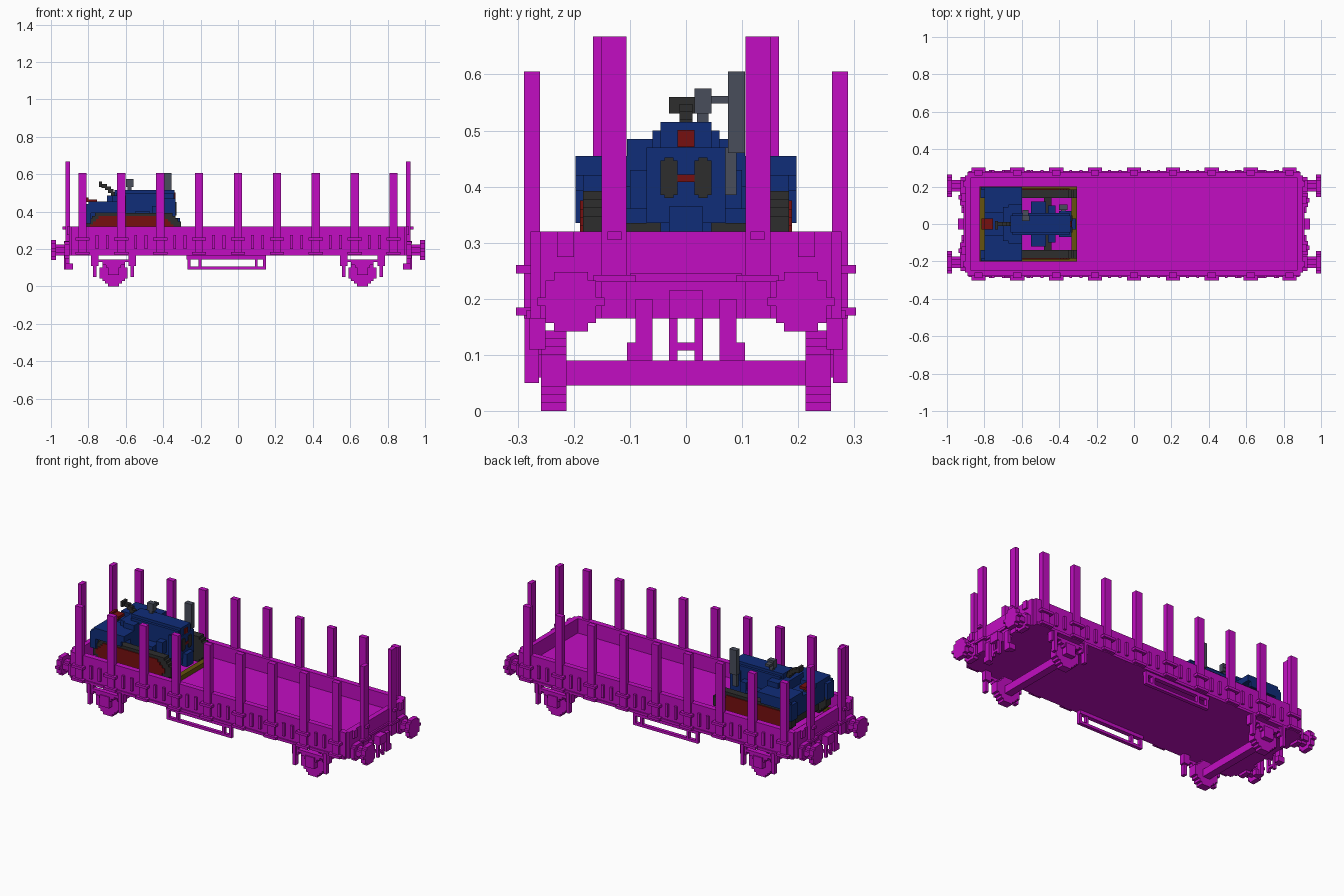
import bpy
import bmesh
from math import sqrt
from mathutils import Matrix, Vector

if "Cube" in bpy.data.objects:
    bpy.data.objects.remove(bpy.data.objects["Cube"])

STEP = .015  # block size of the stepped shapes


def material(name, colour):
    mat = bpy.data.materials.new(name)
    mat.use_nodes = True
    mat.diffuse_color = (*colour, 1)
    mat.node_tree.nodes["Principled BSDF"].inputs["Base Color"].default_value = (*colour, 1)
    return mat


MAGENTA = material("magenta", (.54, .004, .54))
BLUE = material("deep blue", (.005, .026, .19))
DARK = material("charcoal", (.027, .027, .027))
GREY = material("slate grey", (.065, .075, .105))
RED = material("dark red", (.18, .005, .005))
WOOD = material("olive wood", (.13, .085, .004))


def box(x, y, z):
    return (x, y, z)


def disc(axis, centre, radius, span):
    """Stepped disc made of rows of blocks, facing along x or y."""
    rows = []
    count = round(2 * radius / STEP)
    for i in range(count):
        low = centre[1] - radius + i * 2 * radius / count
        high = low + 2 * radius / count
        offset = (low + high) / 2 - centre[1]
        half = max(1, round(sqrt(radius ** 2 - offset ** 2) / STEP)) * STEP
        across = (centre[0] - half, centre[0] + half)
        rows.append(box(span, across, (low, high)) if axis == "x" else box(across, span, (low, high)))
    return rows


def part(name, mat, boxes, mirror=""):
    """One object from boxes, optionally mirrored over the centre planes."""
    boxes = list(boxes)
    if "x" in mirror:
        boxes += [box((-x[1], -x[0]), y, z) for x, y, z in boxes]
    if "y" in mirror:
        boxes += [box(x, (-y[1], -y[0]), z) for x, y, z in boxes]
    bm = bmesh.new()
    for spans in boxes:
        centre = Vector([(a + b) / 2 for a, b in spans])
        size = [b - a for a, b in spans]
        bmesh.ops.create_cube(bm, size=1, matrix=Matrix.Translation(centre) @ Matrix.Diagonal((*size, 1)))
    mesh = bpy.data.meshes.new(name)
    bm.to_mesh(mesh)
    bm.free()
    mesh.materials.append(mat)
    obj = bpy.data.objects.new(name, mesh)
    bpy.context.collection.objects.link(obj)
    return obj


# Wagon body: floor and low walls
part("wagon_floor", MAGENTA, [box(x=(-.89, .89), y=(-.27, .27), z=(.165, .235))])
part("side_walls", MAGENTA, [
    box(x=(-.89, .89), y=(.245, .277), z=(.165, .32)),
    box(x=(-.885, .885), y=(.27, .284), z=(.165, .18)),
], "y")
part("end_walls", MAGENTA, [
    box(x=(.873, .903), y=(-.26, .26), z=(.165, .32)),
    box(x=(.9, .912), y=(-.1, .1), z=(.23, .245)),
    box(x=(.9, .915), y=(.2, .23), z=(.275, .32)),
], "xy")

# Tall stakes along the sides, with their brackets
stakes, brackets, clips = [], [], []
for i in range(-4, 5):
    x = i * .208
    stakes.append(box((x - .022, x + .022), (.26, .289), (.165, .605)))
    for low in (.17, .245):
        brackets.append(box((x - .038, x + .038), (.27, .303), (low, low + STEP)))
    if i < 4:
        for shift in (.07, .125):
            clips.append(box((x + shift, x + shift + STEP), (.27, .289), (.2, .275)))
part("side_stakes", MAGENTA, stakes, "y")
part("stake_brackets", MAGENTA, brackets, "y")
part("wall_clips", MAGENTA, clips, "y")

# Stakes and fittings at the ends
part("end_stakes", MAGENTA, [
    box(x=(.897, .922), y=(.106, .151), z=(.165, .668)),
    box(x=(-.922, -.897), y=(.121, .166), z=(.165, .668)),
    box(x=(.9, .937), y=(.115, .14), z=(.305, .32)),
    box(x=(-.937, -.9), y=(.13, .155), z=(.305, .32)),
    box(x=(.9, .93), y=(.09, .165), z=(.23, .243)),
    box(x=(-.93, -.9), y=(.1, .18), z=(.23, .243)),
], "y")
part("buffers", MAGENTA,
     disc("x", (.205, .195), .053, (.973, 1))
     + disc("x", (.205, .195), .03, (.92, .975))
     + disc("x", (.205, .195), .045, (.9, .928)), "xy")
part("coupling", MAGENTA, [
    box(x=(.9, .94), y=(-.03, .03), z=(.165, .215)),
    box(x=(.915, .93), y=(.015, .03), z=(.09, .17)),
    box(x=(.915, .93), y=(-.03, .03), z=(.108, .122)),
], "xy")
part("brake_hoses", MAGENTA, [
    box(x=(.9, .922), y=(.06, .09), z=(.09, .2)),
    box(x=(.882, .922), y=(.075, .105), z=(.09, .122)),
], "xy")

# Running gear
AXLE = .665
part("wheels", MAGENTA, disc("y", (AXLE, .072), .072, (.213, .258)), "xy")
part("axles", MAGENTA, [box((AXLE - .022, AXLE + .022), (-.22, .22), (.046, .09))], "x")
springs = [box((AXLE - .03, AXLE + .03), (.25, .288), (.06, .125))]
for i in range(3):
    half = .04 + i * .02
    springs.append(box((AXLE - half, AXLE + half), (.255, .282), (.1 + i * STEP, .115 + i * STEP)))
for x in (AXLE - .1, AXLE + .1):
    springs.append(box((x - .009, x + .009), (.262, .288), (.05, .17)))
    springs.append(box((x - .02, x + .02), (.25, .28), (.11, .17)))
part("axle_boxes_and_springs", MAGENTA, springs, "xy")

# Hanging step frame under each side
part("step_frame", MAGENTA, [
    box(x=(-.275, .15), y=(.25, .275), z=(.145, .17)),
    box(x=(-.27, .15), y=(.255, .275), z=(.09, .105)),
] + [box((x, x + STEP), (.255, .275), (.09, .165)) for x in (-.27, -.21, .09, .135)], "y")

# Timber frame beneath the crawler tractor
part("timber_frame", WOOD, [
    box(x=(-.825, -.305), y=(.185, .2), z=(.235, .262)),
    box(x=(-.335, -.305), y=(-.2, .2), z=(.235, .262)),
    box(x=(-.825, -.8), y=(-.2, .2), z=(.235, .262)),
], "y")


# Crawler tracks with red side panels
def track_rows(left, right, low, high, taper):
    count = round((high - low) / STEP)
    rows = []
    for i in range(count):
        inset = max(0, taper - min(i, count - 1 - i)) * STEP
        z = low + i * (high - low) / count
        rows.append(((left + inset, right - inset), (z, z + (high - low) / count)))
    return rows


part("tracks", DARK, [box(x, (.14, .184), z) for x, z in track_rows(-.81, -.305, .245, .392, 3)], "y")
part("track_panels", RED, [box(x, (.145, .189), z) for x, z in track_rows(-.79, -.345, .26, .375, 3)], "y")
part("chassis", DARK, [
    box(x=(-.76, -.62), y=(-.145, .145), z=(.26, .35)),
    box(x=(-.48, -.44), y=(-.145, .145), z=(.29, .335)),
])

# Tractor bodywork
part("hood", BLUE, [
    box(x=(-.66, -.34), y=(-.045, .045), z=(.3, .515)),
    box(x=(-.65, -.345), y=(-.06, .06), z=(.335, .5)),
    box(x=(-.40, -.335), y=(-.07, .07), z=(.335, .47)),
    box(x=(-.345, -.31), y=(-.03, .03), z=(.29, .365)),
])
part("side_blocks", BLUE, [
    box(x=(-.67, -.6), y=(.05, .105), z=(.35, .485)),
    box(x=(-.55, -.47), y=(.05, .12), z=(.36, .4)),
    box(x=(-.46, -.42), y=(.05, .1), z=(.36, .43)),
], "y")
part("rear_body", BLUE, [
    box(x=(-.8, -.6), y=(-.14, .14), z=(.33, .43)),
    box(x=(-.7, -.62), y=(-.09, .09), z=(.42, .485)),
])
part("fenders", BLUE, [
    box(x=(-.8, -.6), y=(.06, .197), z=(.42, .455)),
    box(x=(-.815, -.62), y=(.182, .197), z=(.392, .44)),
    box(x=(-.82, -.785), y=(.14, .197), z=(.335, .43)),
], "y")

# Grille badge, lamps and bar as thin plates
part("nose_badge", RED, disc("x", (0, .486), .015, (-.341, -.334))
     + [box(x=(-.336, -.331), y=(-.015, .015), z=(.408, .422))])
part("nose_lamps", DARK, [
    box(x=(-.336, -.33), y=(.015, .045), z=(.385, .447)),
    box(x=(-.336, -.33), y=(.022, .038), z=(.38, .452)),
], "y")

# Exhaust, air filter, seat and steering wheel
part("exhaust", GREY, [
    box(x=(-.4, -.355), y=(.075, .105), z=(.46, .605)),
    box(x=(-.39, -.365), y=(.06, .09), z=(.385, .47)),
])
part("air_filter", GREY, [
    box(x=(-.6, -.56), y=(.015, .045), z=(.53, .575)),
    box(x=(-.59, -.57), y=(.02, .04), z=(.5, .54)),
    box(x=(-.595, -.565), y=(.04, .075), z=(.548, .562)),
])
part("steering_column", DARK, [
    box((x, x + .03), (-.012, .012), (z, z + .02))
    for x, z in ((-.68, .485), (-.695, .5), (-.71, .515), (-.73, .527))
] + [
    box(x=(-.742, -.727), y=(-.03, .015), z=(.53, .56)),
])
part("seat", RED, [
    box(x=(-.815, -.755), y=(-.03, .03), z=(.45, .465)),
    box(x=(-.815, -.8), y=(-.03, .03), z=(.46, .475)),
])
part("seat_post", DARK, [box(x=(-.79, -.77), y=(-.012, .012), z=(.42, .452))])
